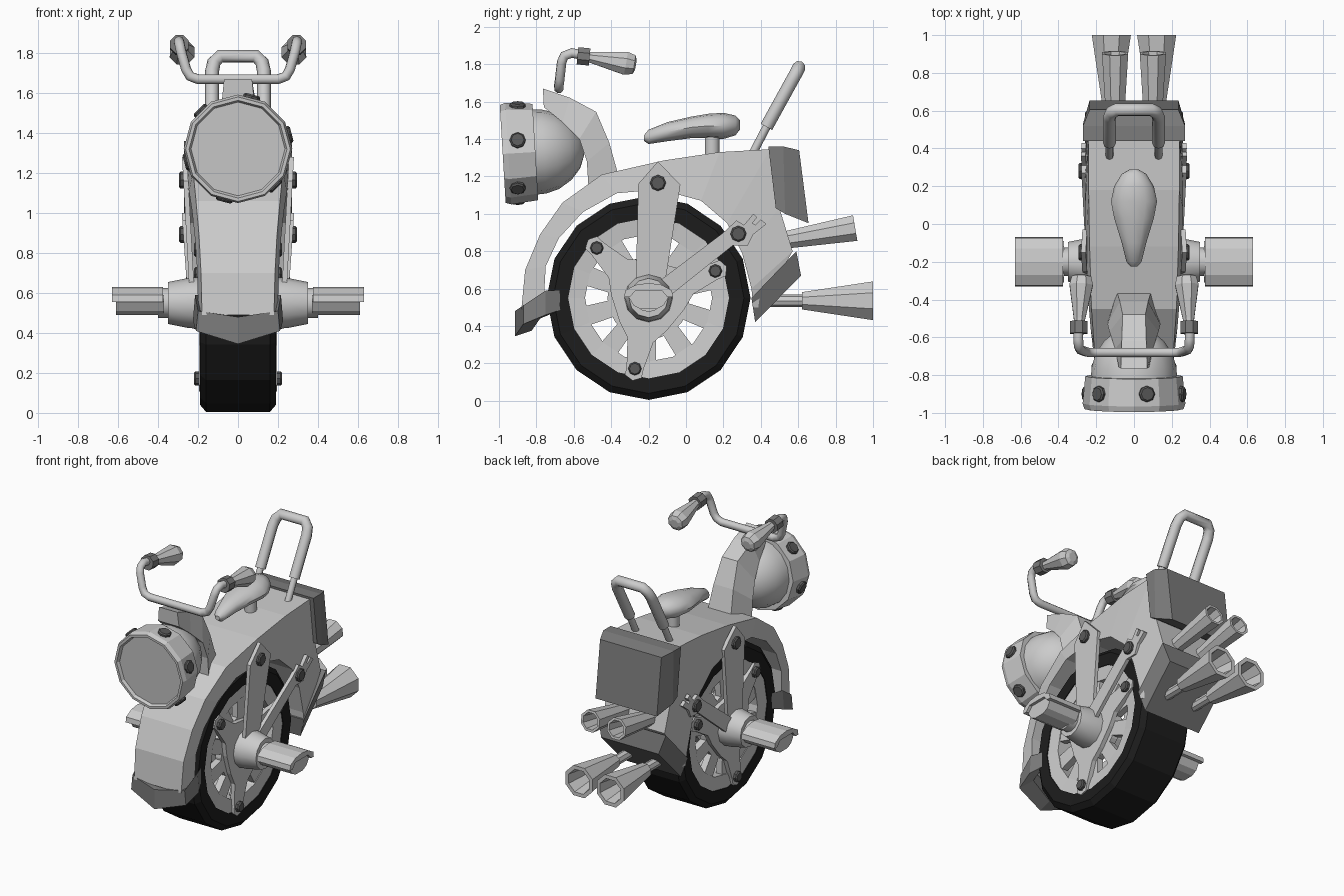
import bpy, bmesh, math
from mathutils import Vector

if "Cube" in bpy.data.objects:
    bpy.data.objects.remove(bpy.data.objects["Cube"])

def material(name, v):
    m = bpy.data.materials.new(name)
    m.diffuse_color = (v, v, v, 1)
    m.use_nodes = True
    m.node_tree.nodes["Principled BSDF"].inputs["Base Color"].default_value = m.diffuse_color
    return m

BLACK = material("rubber", 0.012)
DARK = material("dark_metal", 0.2)
BOLT = material("bolt_metal", 0.1)
WC = Vector((0, -0.2, 0.55))          # wheel centre

def loft(name, rings, mat=None, closed=False, smooth=False):
    """Skin a list of equal-length point rings; cap the ends unless closed."""
    bm = bmesh.new()
    vs = [[bm.verts.new(p) for p in r] for r in rings]
    n = len(vs[0])
    pairs = list(zip(vs, vs[1:])) + ([(vs[-1], vs[0])] if closed else [])
    for a, b in pairs:
        for i in range(n):
            j = (i + 1) % n
            bm.faces.new((a[i], a[j], b[j], b[i]))
    if not closed:
        bm.faces.new(vs[0][::-1])
        bm.faces.new(vs[-1])
    bmesh.ops.recalc_face_normals(bm, faces=bm.faces)
    me = bpy.data.meshes.new(name)
    bm.to_mesh(me)
    bm.free()
    if smooth:
        me.shade_smooth()
        me.set_sharp_from_angle(angle=math.radians(40))
    if mat:
        me.materials.append(mat)
    ob = bpy.data.objects.new(name, me)
    bpy.context.collection.objects.link(ob)
    return ob

def lathe(name, prof, origin, axis, n=12, phase=0, **kw):
    """Revolve (distance, radius) pairs around an axis."""
    m = Vector(axis).to_track_quat('Z', 'Y').to_matrix()
    ang = [math.radians(phase) + math.tau * i / n for i in range(n)]
    return loft(name, [[Vector(origin) + m @ Vector((r * math.cos(a), r * math.sin(a), t))
                        for a in ang] for t, r in prof], **kw)

def plate(name, pts, s, x0, thick, lean=0, mat=None):
    """Flat plate from a (y, z) outline, leaning outward with height."""
    return loft(name, [[(s * (x + lean * (z - 0.55)), y, z) for y, z in pts]
                       for x in (x0, x0 + thick)], mat)

def bolt(name, pos, axis, r=0.04):
    lathe(name, [(-0.02, r), (0.012, r), (0.02, r * 0.8)], pos, axis, 8, mat=BOLT)

def tube(name, pts, r):
    cu = bpy.data.curves.new(name, 'CURVE')
    cu.dimensions = '3D'
    cu.bevel_depth, cu.bevel_resolution, cu.use_fill_caps = r, 2, True
    sp = cu.splines.new('POLY')
    sp.points.add(len(pts) - 1)
    for p, c in zip(sp.points, pts):
        p.co = (*c, 1)
    sp.use_smooth = True
    bpy.context.collection.objects.link(bpy.data.objects.new(name, cu))

def both(half):
    """Complete a symmetric path from its left half."""
    return [(-x, y, z) for x, y, z in half] + [p for p in half[::-1]]

# Tyre and wheel rim
lathe("tyre", [(-.185, .43), (-.19, .51), (-.16, .545), (.16, .545), (.19, .51), (.185, .43)],
      WC, (1, 0, 0), 16, mat=BLACK, closed=True)
lathe("rim", [(-.17, .34), (-.18, .435), (.18, .435), (.17, .34)], WC, (1, 0, 0), 16, closed=True)
lathe("axle", [(-.2, .1), (.2, .1)], WC, (1, 0, 0), 12)

def polar(r, deg):
    a = math.radians(deg)
    return (WC.y + r * math.cos(a), WC.z + r * math.sin(a))

for s in (1, -1):
    side = "right" if s > 0 else "left"
    # Wheel disc with ten spokes
    lathe(f"{side}_wheel_disc", [(.12, .22), (.165, .22)], WC, (s, 0, 0), 20)
    for k in range(10):
        a = 88 + 36 * k
        plate(f"{side}_spoke_{k}", [polar(.2, a - 13), polar(.36, a - 8.5),
                                    polar(.36, a + 8.5), polar(.2, a + 13)], s, .12, .045)
    # Three-armed brake plate
    outline, tips = [], (22, 136, 259)
    for i, a in enumerate(tips):
        nxt = tips[(i + 1) % 3] + (360 if i == 2 else 0)
        outline += [polar(.24, a - 17), polar(.38, a - 7), polar(.43, a - 6), polar(.45, a),
                    polar(.43, a + 6), polar(.38, a + 7), polar(.24, a + 17),
                    polar(.2, a + 40), polar(.2, nxt - 40)]
        y, z = polar(.385, a)
        bolt(f"{side}_brake_bolt_{i}", (s * .2, y, z), (s, 0, 0), .036)
    plate(f"{side}_brake_plate", outline, s, .165, .03)
    # Fork arm and rear strut
    plate(f"{side}_fork_arm", [(-.27, .58), (-.255, 1.16), (-.15, 1.28), (-.03, 1.155), (-.12, .58)],
          s, .215, .025, .055)
    bolt(f"{side}_fork_bolt", (s * .275, -.15, 1.165), (s, 0, 0), .043)
    plate(f"{side}_rear_strut", [(-.17, .62), (.2, .9), (.27, .965), (.31, .94), (.36, 1.0), (.38, .98),
                                 (.355, .95), (.37, .94), (.4, .97), (.43, .945), (.36, .89), (.33, .83),
                                 (.25, .83), (-.1, .55)], s, .225, .025, .07)
    bolt(f"{side}_strut_bolt", (s * .275, .28, .893), (s, 0, 0), .043)
    # Hub and foot peg
    lathe(f"{side}_hub", [(.18, .13), (.25, .125), (.35, .105), (.35, .075), (.4, .075)],
          WC, (s, 0, 0), 12, smooth=True)
    plate(f"{side}_foot_peg", [(-.31, .56), (-.28, .51), (-.24, .49), (-.16, .49), (-.12, .51),
                               (-.09, .56), (-.12, .59), (-.28, .59)], s, .37, .24)
    plate(f"{side}_peg_tread", [(-.33, .555), (-.325, .59), (-.27, .62), (-.2, .63), (-.13, .62),
                                (-.075, .59), (-.07, .555), (-.1, .555), (-.13, .59), (-.27, .59),
                                (-.3, .555)], s, .375, .255)
    # Exhausts
    lathe(f"{side}_upper_exhaust", [(0, .05), (.38, .075), (.38, .058), (.2, .045)],
          (s * .1, .53, .86), (0, 1, .17), 8, 22.5)
    lathe(f"{side}_lower_pipe", [(0, .033), (.25, .033)], (s * .11, .4, .535), (0, 1, 0), 8)
    lathe(f"{side}_lower_exhaust", [(0, .05), (.38, .112), (.38, .085), (.15, .05)],
          (s * .12, .62, .535), (0, 1, 0), 8, 22.5)
    # Handlebar collar and grip
    lathe(f"{side}_collar", [(0, .05), (.065, .05)], (s * .293, -.58, 1.845), (0, 1, -.1), 8, 22.5, mat=DARK)
    lathe(f"{side}_grip", [(0, .03), (.03, .033), (.21, .067), (.255, .055), (.265, .03)],
          (s * .29, -.53, 1.84), (-s * .05, 1, -.17), 8, 22.5)
    # Backrest lower leg
    tube(f"{side}_backrest_leg", [(s * .13, .35, 1.31), (s * .13, .46, 1.52)], .022)

# Fender body: outer y z, inner y z, half width
BODY = [(-.88, .49, -.76, .54, .2), (-.86, .70, -.75, .72, .205), (-.78, .89, -.68, .87, .215),
        (-.66, 1.06, -.55, 1.01, .23), (-.45, 1.21, -.37, 1.11, .245), (-.12, 1.285, -.14, 1.13, .255),
        (.18, 1.33, .08, 1.07, .26), (.45, 1.345, .22, .95, .26), (.5, 1.03, .3, .79, .26),
        (.57, .8, .35, .6, .255), (.4, .5, .36, .5, .25)]
loft("fender_body", [[(-w, b, c), (-w + .02, y, z), (w - .02, y, z), (w, b, c)]
                     for y, z, b, c, w in BODY])

# Front fender lip
LIP = [(-.215, -.75, .59, .46), (-.2, -.87, .51, .41), (0, -.915, .48, .345),
       (.2, -.87, .51, .41), (.215, -.75, .59, .46)]
loft("fender_lip", [[(x, y, a), (x * 1.05, y, b), (x * .85, y + .09, b + .03), (x * .85, y + .09, a)]
                    for x, y, a, b in LIP], DARK)

# Rear box and lower rear panel
loft("rear_box", [[(-w, y, a), (w, y, a), (w, z, b), (-w, z, b)] for w, y, a, z, b in
                  ((.27, .44, 1.36, .48, 1.03), (.27, .52, 1.36, .53, 1.0), (.235, .605, 1.34, .655, .95))], DARK)
loft("lower_rear_panel", [[(-.26, y, z), (-w, b, c), (w, b, c), (.26, y, z)] for y, z, b, c, w in
                          ((.59, .8, .615, .67, .22), (.35, .55, .37, .42, .22))], DARK)

# Neck: front edge y z, rear edge y z, front and rear half widths
NECK = [(-.76, 1.57, -.765, 1.67, .08, .07), (-.66, 1.49, -.62, 1.62, .1, .065),
        (-.57, 1.4, -.48, 1.545, .13, .06), (-.53, 1.28, -.41, 1.38, .14, .075), (-.52, 1.12, -.36, 1.2, .14, .09)]
loft("neck", [[(-u, y, z), (-v, b, c), (v, b, c), (u, y, z)] for y, z, b, c, u, v in NECK])

# Headlight
HL, HD = Vector((0, -.98, 1.32)), Vector((0, 1, .06)).normalized()
lathe("headlight_rim", [(.02, .235), (0, .245), (0, .262), (.03, .272), (.175, .258), (.175, .22)], HL, HD, 12)
lathe("headlight_bowl", [(.16, .228), (.22, .225), (.29, .205), (.36, .16), (.41, .1), (.435, .03)],
      HL, HD, 16, smooth=True)
for k in range(6):
    a = math.radians(15 + 60 * k)
    d = Vector((math.cos(a), 0, math.sin(a)))
    bolt(f"headlight_bolt_{k}", HL + HD * .08 + d * .258, d, .043)

# Handlebar and backrest
tube("handlebar", both([(.295, -.54, 1.845), (.295, -.61, 1.86), (.292, -.65, 1.845), (.285, -.665, 1.81),
                        (.26, -.675, 1.72), (.24, -.68, 1.685), (.2, -.68, 1.67)]), .026)
tube("backrest", both([(.13, .43, 1.465), (.13, .565, 1.71), (.12, .59, 1.755), (.09, .605, 1.785)]), .035)

# Seat: y, bottom, top, half width
SEAT = [(-.225, 1.39, 1.42, .018), (-.2, 1.373, 1.45, .04), (-.1, 1.388, 1.49, .065), (.03, 1.405, 1.52, .105),
        (.12, 1.405, 1.535, .122), (.2, 1.4, 1.54, .105), (.265, 1.42, 1.525, .065), (.288, 1.45, 1.5, .025)]
loft("seat", [[(w * math.cos(a), y, (lo + hi) / 2 + (hi - lo) / 2 * math.sin(a))
               for a in (math.tau * i / 12 for i in range(12))] for y, lo, hi, w in SEAT], smooth=True)
lathe("seat_post", [(0, .04), (.15, .04)], (0, .14, 1.28), (0, 0, 1), 10, smooth=True)
